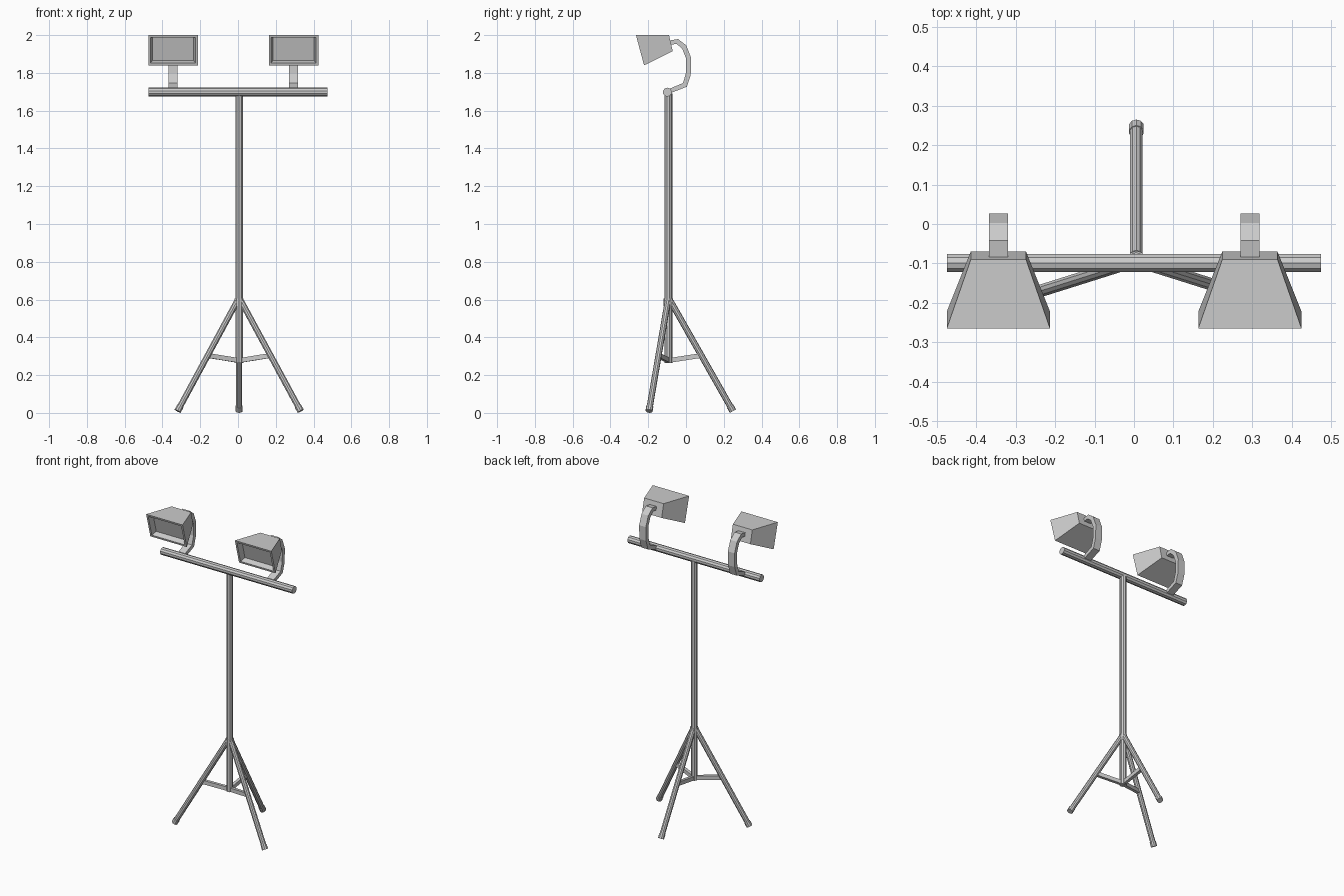
import bpy, bmesh, math
from mathutils import Vector, Matrix

if "Cube" in bpy.data.objects:
    bpy.data.objects.remove(bpy.data.objects["Cube"])


def new_object(name, bm):
    bmesh.ops.recalc_face_normals(bm, faces=bm.faces)
    mesh = bpy.data.meshes.new(name)
    bm.to_mesh(mesh)
    bm.free()
    ob = bpy.data.objects.new(name, mesh)
    bpy.context.collection.objects.link(ob)
    return ob


def tube(name, a, b, r, sides=10):
    a, b = Vector(a), Vector(b)
    d = b - a
    bm = bmesh.new()
    mat = Matrix.Translation((a + b) / 2) @ d.to_track_quat('Z', 'Y').to_matrix().to_4x4()
    bmesh.ops.create_cone(bm, cap_ends=True, segments=sides, radius1=r, radius2=r,
                          depth=d.length, matrix=mat)
    return new_object(name, bm)


def bar(name, a, b, width, height):
    a, b = Vector(a), Vector(b)
    d = b - a
    bm = bmesh.new()
    mat = (Matrix.Translation((a + b) / 2) @ d.to_track_quat('X', 'Z').to_matrix().to_4x4()
           @ Matrix.Diagonal((d.length, width, height, 1)))
    bmesh.ops.create_cube(bm, size=1, matrix=mat)
    return new_object(name, bm)


PX, PY = 0.006, -0.093   # stand axis

# Upright and crossbar
tube("pole", (PX, PY, 0.265), (PX, PY, 1.69), 0.021)
tube("crossbar", (-0.475, -0.099, 1.698), (0.475, -0.099, 1.698), 0.0235)
tube("leg_collar", (PX, PY, 0.565), (PX, PY, 0.605), 0.025)

# Tripod legs with rubber feet and braces
for label, deg in (("back", 90), ("left", 197.5), ("right", -17.5)):
    out = Vector((math.cos(math.radians(deg)), math.sin(math.radians(deg)), 0))
    base = Vector((PX, PY, 0))
    top = base + out * 0.012 + Vector((0, 0, 0.59))
    end = base + out * 0.3415 + Vector((0, 0, 0.0095))
    axis = (top - end).normalized()
    tube(label + "_leg", top, end + axis * 0.01, 0.0165)
    tube(label + "_foot", end + axis * 0.03, end, 0.019)
    bar(label + "_brace", base + Vector((0, 0, 0.277)),
        base + out * 0.168 + Vector((0, 0, 0.303)), 0.02, 0.025)

# Bent bracket side profile (y, z)
OUTER = [(-0.09, 1.69), (0.005, 1.727), (0.025, 1.79), (0.027, 1.88),
         (0.002, 1.945), (-0.042, 1.979), (-0.085, 1.972)]
INNER = [(-0.09, 1.947), (-0.05, 1.954), (-0.02, 1.928), (0.001, 1.875),
         (0.0, 1.80), (-0.016, 1.746), (-0.09, 1.715)]


def bracket(name, x, half=0.024):
    bm = bmesh.new()
    face = bm.faces.new([bm.verts.new((x - half, y, z)) for y, z in OUTER + INNER])
    ext = bmesh.ops.extrude_face_region(bm, geom=[face], use_keep_orig=True)
    verts = [v for v in ext["geom"] if isinstance(v, bmesh.types.BMVert)]
    bmesh.ops.translate(bm, verts=verts, vec=(2 * half, 0, 0))
    return new_object(name, bm)


def lamp(name, x):
    # Tapered housing: wide open front, small back
    bm = bmesh.new()

    def ring(hw, top, bottom):
        return [bm.verts.new((x + s * hw, y, z)) for s, (y, z) in
                ((-1, bottom), (1, bottom), (1, top), (-1, top))]
    front = ring(0.131, (-0.265, 2.0), (-0.222, 1.84))
    back = ring(0.07, (-0.09, 2.0), (-0.07, 1.915))
    for i in range(4):
        j = (i + 1) % 4
        bm.faces.new((front[i], front[j], back[j], back[i]))
    bm.faces.new(back)
    glass = bm.faces.new(front)
    bmesh.ops.recalc_face_normals(bm, faces=bm.faces)
    # Rim, then the lamp glass set back
    bmesh.ops.inset_region(bm, faces=[glass], thickness=0.018)
    inward = -glass.normal
    ext = bmesh.ops.extrude_discrete_faces(bm, faces=[glass])
    glass = ext["faces"][0]
    bmesh.ops.translate(bm, verts=glass.verts, vec=inward * 0.035)
    mid = glass.calc_center_median()
    bmesh.ops.scale(bm, verts=glass.verts, vec=(0.92, 0.92, 0.92),
                    space=Matrix.Translation(-mid))
    return new_object(name, bm)


for label, x in (("left", -0.344), ("right", 0.294)):
    bracket(label + "_bracket", x)
    lamp(label + "_lamp", x)
